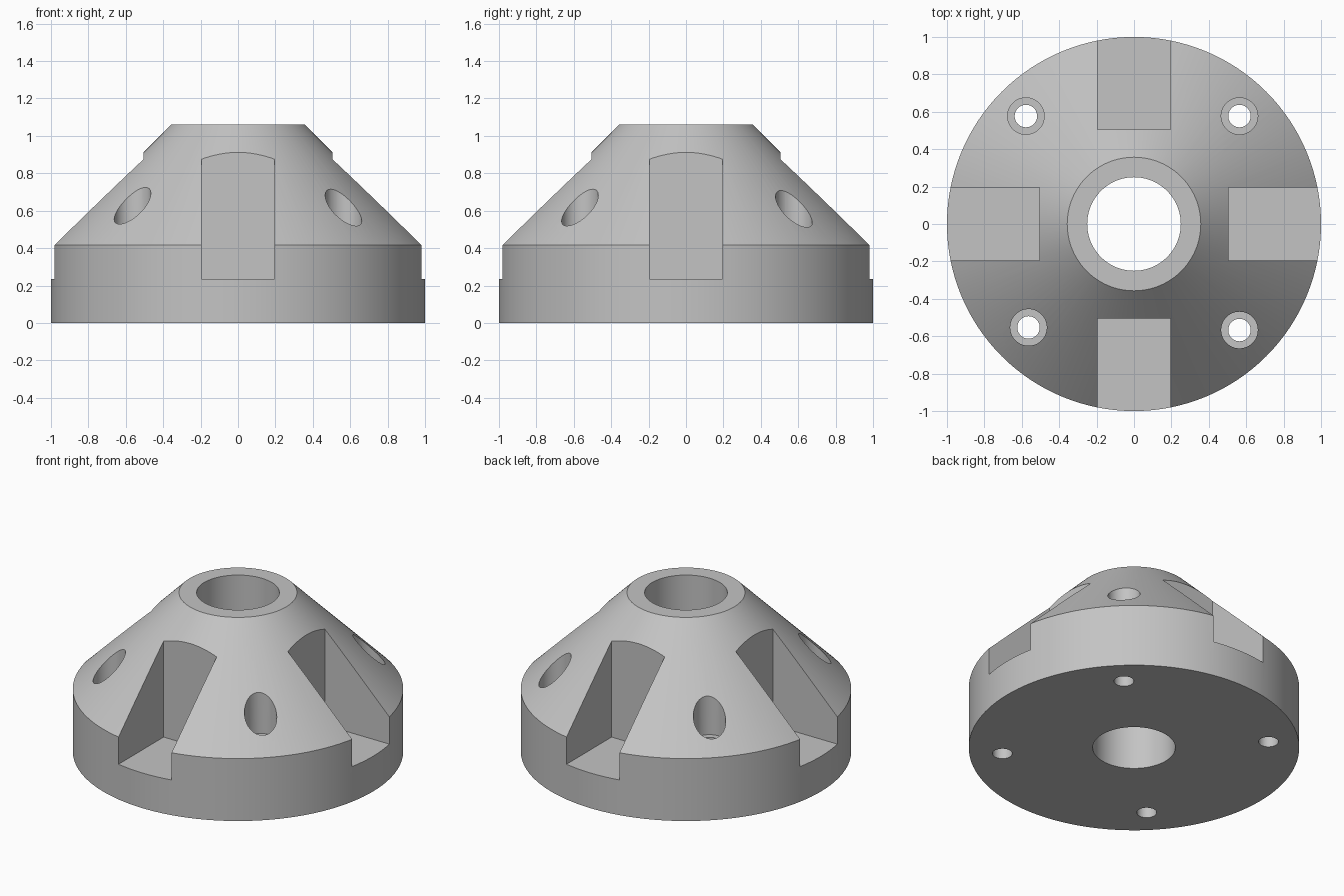
import bpy, bmesh, math
from mathutils import Matrix

cube = bpy.data.objects.get("Cube")
if cube:
    bpy.data.objects.remove(cube, do_unlink=True)

grey = bpy.data.materials.new("plain grey")
grey.use_nodes = True
grey.diffuse_color = (0.55, 0.55, 0.55, 1)
grey.node_tree.nodes["Principled BSDF"].inputs["Base Color"].default_value = (0.55, 0.55, 0.55, 1)


def make_object(name, bm):
    bmesh.ops.recalc_face_normals(bm, faces=bm.faces)
    mesh = bpy.data.meshes.new(name)
    bm.to_mesh(mesh)
    bm.free()
    mesh.materials.append(grey)
    obj = bpy.data.objects.new(name, mesh)
    bpy.context.collection.objects.link(obj)
    return obj


def cut(target, name, bm):
    cutter = make_object(name, bm)
    cutter.hide_render = True
    mod = target.modifiers.new(name, "BOOLEAN")
    mod.operation = "DIFFERENCE"
    mod.solver = "EXACT"
    mod.object = cutter
    bpy.context.view_layer.objects.active = target
    bpy.ops.object.modifier_apply(modifier=mod.name)
    bpy.data.objects.remove(cutter, do_unlink=True)


def cylinder(x, y, radius, bottom, top, sides):
    bm = bmesh.new()
    place = Matrix.Translation((x, y, (bottom + top) / 2))
    bmesh.ops.create_cone(bm, cap_ends=True, segments=sides, radius1=radius,
                          radius2=radius, depth=top - bottom, matrix=place)
    return bm


# Conical hub with a straight rim and a central bore, as a turned profile
SIDES = 128
profile = [(0.25, 0), (1, 0), (1, 0.417), (0.357, 1.06), (0.25, 1.06)]
bm = bmesh.new()
rings = []
for i in range(SIDES):
    a = math.tau * i / SIDES
    rings.append([bm.verts.new((r * math.cos(a), r * math.sin(a), z)) for r, z in profile])
for i, ring in enumerate(rings):
    after = rings[(i + 1) % SIDES]
    for j in range(len(profile)):
        k = (j + 1) % len(profile)
        bm.faces.new((ring[j], after[j], after[k], ring[k]))
hub = make_object("conical_hub", bm)

# Four square-cut slots around the rim
for i in range(4):
    bm = bmesh.new()
    place = Matrix.Rotation(i * math.pi / 2, 4, "Z") @ Matrix.Translation((0.905, 0, 0.735))
    bmesh.ops.create_cube(bm, size=1, matrix=place @ Matrix.Diagonal((0.8, 0.392, 1, 1)))
    cut(hub, "slot_cutter", bm)

# Four counterbored bolt holes
for x, y in [(-0.578, 0.577), (0.564, 0.577), (-0.564, -0.553), (0.564, -0.567)]:
    cut(hub, "counterbore_cutter", cylinder(x, y, 0.098, 0.44, 1.4, 48))
    cut(hub, "bolt_hole_cutter", cylinder(x, y, 0.06, -0.2, 1.4, 48))

# Smooth round walls, sharp edges
bpy.ops.object.select_all(action="DESELECT")
hub.select_set(True)
bpy.context.view_layer.objects.active = hub
bpy.ops.object.shade_smooth_by_angle(angle=math.radians(25))
